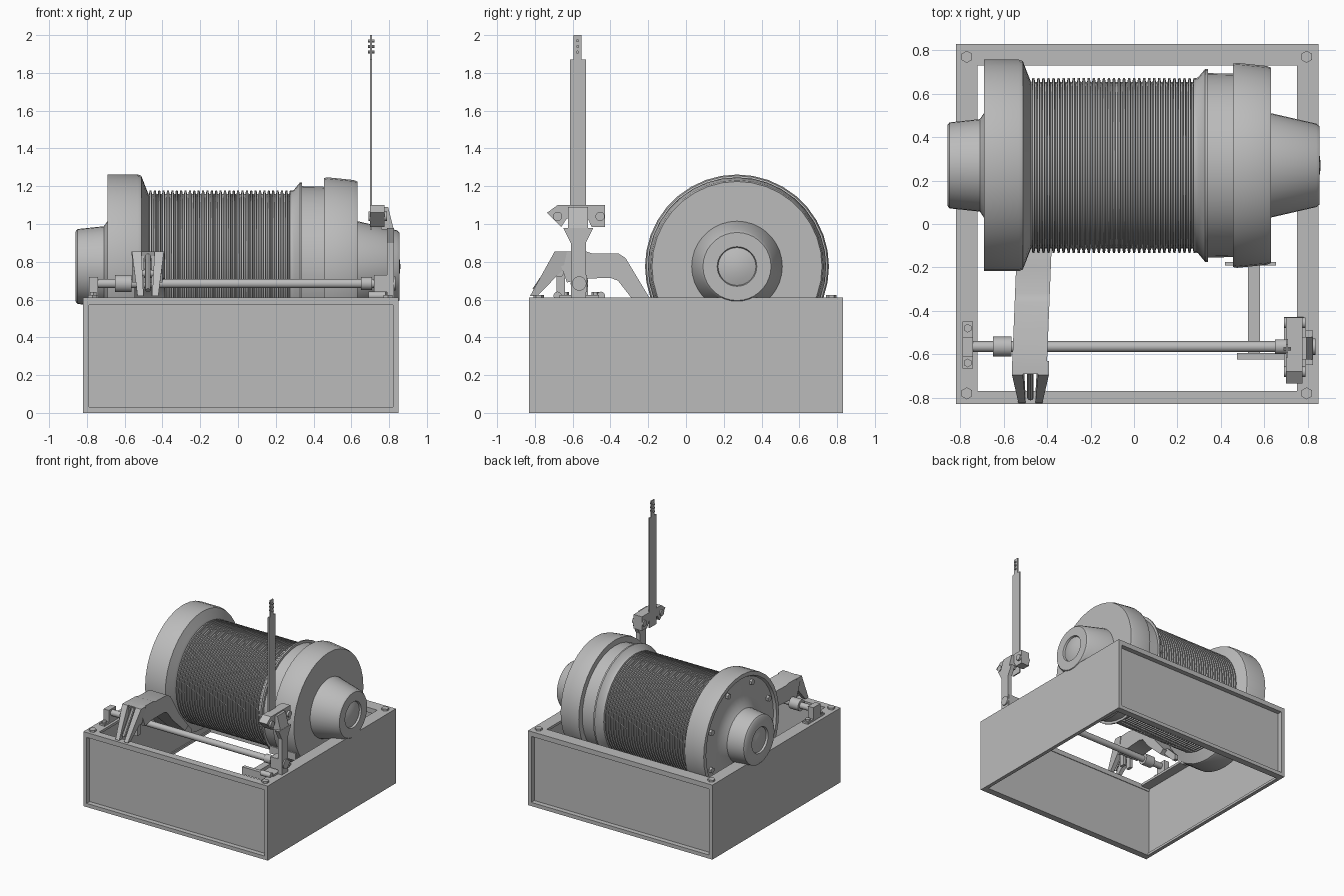
import bpy, bmesh, math
from mathutils import Matrix, Vector

cube = bpy.data.objects.get("Cube")
if cube:
    bpy.data.objects.remove(cube, do_unlink=True)

GREY = (0.5, 0.5, 0.5, 1)
steel = bpy.data.materials.new("grey_steel")
steel.use_nodes = True
steel.diffuse_color = GREY
steel.node_tree.nodes["Principled BSDF"].inputs["Base Color"].default_value = GREY


def finish(name, bm, smooth=False):
    bmesh.ops.recalc_face_normals(bm, faces=bm.faces)
    mesh = bpy.data.meshes.new(name)
    bm.to_mesh(mesh)
    bm.free()
    mesh.materials.append(steel)
    obj = bpy.data.objects.new(name, mesh)
    bpy.context.collection.objects.link(obj)
    if smooth:
        bpy.ops.object.select_all(action='DESELECT')
        obj.select_set(True)
        bpy.context.view_layer.objects.active = obj
        bpy.ops.object.shade_smooth_by_angle(angle=math.radians(40))
    return obj


def box(name, x, y, z):
    bm = bmesh.new()
    bmesh.ops.create_cube(bm, size=1)
    for v in bm.verts:
        for i, (lo, hi) in enumerate((x, y, z)):
            v.co[i] = lo if v.co[i] < 0 else hi
    return finish(name, bm)


def rod(name, start, end, radius, sides=16):
    a, b = Vector(start), Vector(end)
    turn = (b - a).to_track_quat('Z', 'Y').to_matrix().to_4x4()
    bm = bmesh.new()
    bmesh.ops.create_cone(bm, cap_ends=True, segments=sides, radius1=radius, radius2=radius,
                          depth=(b - a).length, matrix=Matrix.Translation((a + b) / 2) @ turn)
    return finish(name, bm, sides > 8)


def prism(name, profile, x0, x1, shape=None, smooth=False):
    """Extrude a (y, z) outline along x; shape can move vertices afterwards."""
    bm = bmesh.new()
    face = bm.faces.new([bm.verts.new((x0, y, z)) for y, z in profile])
    out = bmesh.ops.extrude_face_region(bm, geom=[face])
    for v in out["geom"]:
        if isinstance(v, bmesh.types.BMVert):
            v.co.x = x1
    if shape:
        for v in bm.verts:
            shape(v.co)
    return finish(name, bm, smooth)


AXIS = Vector((0, 0.27, 0.775))


def lathe(name, profile, sides=36):
    """Revolve an (x, radius) profile around the drum axis."""
    bm = bmesh.new()
    verts = [bm.verts.new((x, AXIS.y, AXIS.z + r)) for x, r in profile]
    edges = [bm.edges.new(pair) for pair in zip(verts, verts[1:])]
    bmesh.ops.spin(bm, geom=verts + edges, cent=AXIS, axis=(1, 0, 0),
                   angle=math.tau, steps=sides, use_duplicate=False)
    bmesh.ops.remove_doubles(bm, verts=bm.verts, dist=0.0005)
    return finish(name, bm, True)


# Base frame: plain side walls, recessed end walls, top flanges
L, R, F, B, H = -0.82, 0.85, -0.83, 0.83, 0.61
T = 0.02
for side, x, d in (("left_rail", R, -1), ("right_rail", L, 1)):
    box(side + "_wall", sorted((x, x + d * T)), (F, B), (0, H))
    box(side + "_flange", sorted((x, x + d * 0.1)), (F, B), (H - T, H))
    box(side + "_foot", sorted((x, x + d * 0.03)), (F, B), (0, T))
for end, y, d, w in (("front", F, 1, 0.06), ("back", B, -1, 0.1)):
    box(end + "_panel", (L, R), sorted((y + d * 0.04, y + d * 0.055)), (0, H))
    box(end + "_flange", (L, R), sorted((y, y + d * w)), (H - 0.04, H))
    box(end + "_bottom_lip", (L, R), sorted((y, y + d * 0.05)), (0, 0.03))
    for tag, x in (("right", L), ("left", R - 0.03)):
        box(end + "_lip_" + tag, (x, x + 0.03), sorted((y, y + d * 0.05)), (0, H))
for x in (-0.77, 0.795):
    for y in (-0.78, 0.77):
        rod("corner_bolt", (x, y, H), (x, y, H + 0.015), 0.028, 6)

# Cable drum with wound rope ridges
ridges, start, pitch = 33, -0.475, 0.0232
rope = [(start, 0.3), (start, 0.38)]
for i in range(ridges):
    x = start + i * pitch
    rope += [(x + pitch * k, r) for k, r in ((0.15, 0.383), (0.3, 0.403), (0.7, 0.403), (0.85, 0.383))]
rope += [(0.295, 0.38), (0.295, 0.3)]
lathe("rope_drum", rope)

# Drum end with bolted face
lathe("right_flange", [(-0.475, 0.3), (-0.475, 0.385), (-0.485, 0.41), (-0.512, 0.48), (-0.53, 0.487),
                       (-0.69, 0.487), (-0.69, 0.455), (-0.67, 0.445), (-0.67, 0.31),
                       (-0.685, 0.25), (-0.71, 0.213), (-0.85, 0.198), (-0.86, 0.185),
                       (-0.86, 0.105), (-0.845, 0.1), (-0.845, 0.085), (-0.855, 0.05), (-0.86, 0)])
for i in range(8):
    a = math.tau * (i + 0.5) / 8
    y, z = AXIS.y + 0.4 * math.cos(a), AXIS.z + 0.4 * math.sin(a)
    rod("flange_bolt", (-0.665, y, z), (-0.69, y, z), 0.024, 6)

# Gear housing on the other end
lathe("left_flange", [(0.28, 0.3), (0.28, 0.4), (0.295, 0.405), (0.328, 0.445), (0.34, 0.445),
                      (0.34, 0.425), (0.46, 0.422), (0.46, 0.3)])
lathe("gear_housing", [(0.455, 0.3), (0.455, 0.468), (0.475, 0.472), (0.61, 0.458), (0.632, 0.45),
                       (0.632, 0.32), (0.632, 0.24), (0.84, 0.192), (0.855, 0.18), (0.855, 0.105),
                       (0.84, 0.1), (0.85, 0.07), (0.857, 0.035), (0.86, 0)])

# Cross shaft with bearing blocks and collars
SY, SZ = -0.565, 0.685
rod("cross_shaft", (-0.78, SY, SZ), (0.8, SY, SZ), 0.025)
rod("shaft_collar", (-0.65, SY, SZ), (-0.565, SY, SZ), 0.046)
rod("shaft_end_collar", (0.65, SY, SZ), (0.71, SY, SZ), 0.034)
box("right_bearing", (-0.79, -0.742), (SY - 0.045, SY + 0.045), (H, 0.72))
box("right_bearing_foot", (-0.79, -0.742), (-0.665, -0.45), (H, 0.625))
for y in (-0.64, -0.48):
    rod("bearing_bolt", (-0.766, y, 0.62), (-0.766, y, 0.64), 0.02, 6)
box("left_bearing", (0.72, 0.82), (SY - 0.04, SY + 0.04), (0.64, 0.73))
box("left_bearing_foot", (0.69, 0.79), (-0.67, -0.46), (H, 0.625))
for y in (-0.68, -0.45):
    rod("left_bearing_pin", (0.69, y, 0.62), (0.78, y, 0.62), 0.022, 12)

# Brake arm reaching under the drum
def lean(co):
    co.x += 0.04 * (co.y + 0.62)


prism("brake_arm", [(-0.69, 0.855), (-0.53, 0.855), (-0.5, 0.845), (-0.36, 0.845), (-0.32, 0.82),
                    (-0.2, 0.62), (-0.1, 0.5), (-0.14, 0.47), (-0.29, 0.61), (-0.36, 0.7),
                    (-0.4, 0.715), (-0.56, 0.71), (-0.63, 0.69)], -0.56, -0.4, lean, True)
for x in (-0.53, -0.43):
    prism("brake_fork", [(-0.15, 0.5), (-0.1, 0.52), (0.0, 0.42), (0.0, 0.38), (-0.03, 0.38)],
          x - 0.015, x + 0.015)
MID = -0.477


def taper(co):
    s = min(1, 0.65 + 0.35 * (co.z - 0.62) / 0.23)
    co.x = MID + (co.x - MID) * s


for d in (-1, 1):
    prism("brake_claw", [(-0.695, 0.855), (-0.63, 0.855), (-0.65, 0.76), (-0.785, 0.62), (-0.825, 0.62)],
          MID + d * 0.035, MID + d * 0.085, taper)
    box("claw_strut", sorted((MID + d * 0.02, MID + d * 0.045)), (-0.685, -0.64), (0.62, 0.83))
rod("claw_pin", (-0.54, -0.67, 0.74), (-0.41, -0.67, 0.74), 0.022, 12)
rod("claw_cable", (MID, -0.67, 0.84), (MID, -0.8, 0.65), 0.015, 8)

# Hand lever: blade, drilled tip and lower fork
box("lever_blade", (0.7, 0.71), (-0.615, -0.53), (0.97, 1.87))
box("lever_tip", (0.7, 0.71), (-0.595, -0.553), (1.87, 2.0))
for z in (1.91, 1.94, 1.97):
    rod("tip_pin", (0.688, -0.574, z), (0.722, -0.574, z), 0.008, 8)
prism("lever_leg", [(-0.61, H), (-0.53, H), (-0.53, 0.9), (-0.49, 0.98), (-0.65, 0.98), (-0.61, 0.9)],
      0.79, 0.825)
prism("lever_leg_top", [(-0.625, 0.97), (-0.52, 0.97), (-0.52, 1.09), (-0.625, 1.09)], 0.76, 0.825,
      lambda co: setattr(co, "x", co.x - 0.03 if co.z > 1.05 else co.x))
prism("lever_clamp", [(-0.735, 1.06), (-0.68, 1.1), (-0.43, 1.1), (-0.43, 0.985), (-0.5, 0.985),
                      (-0.52, 1.03), (-0.63, 1.03), (-0.66, 0.985)], 0.7, 0.775)
for y in (-0.68, -0.455):
    rod("clamp_bolt", (0.69, y, 1.04), (0.79, y, 1.04), 0.025, 12)
rod("lever_hub", (0.775, SY, SZ), (0.835, SY, SZ), 0.038)

# Linkage below the deck to the drum clutch
box("link_bar", (0.525, 0.58), (-0.6, -0.18), (0.53, 0.56))
box("link_plate", (0.475, 0.73), (-0.625, -0.595), (0.53, 0.59))
box("link_yoke", (0.42, 0.655), (-0.19, -0.175), (0.52, 0.58))
